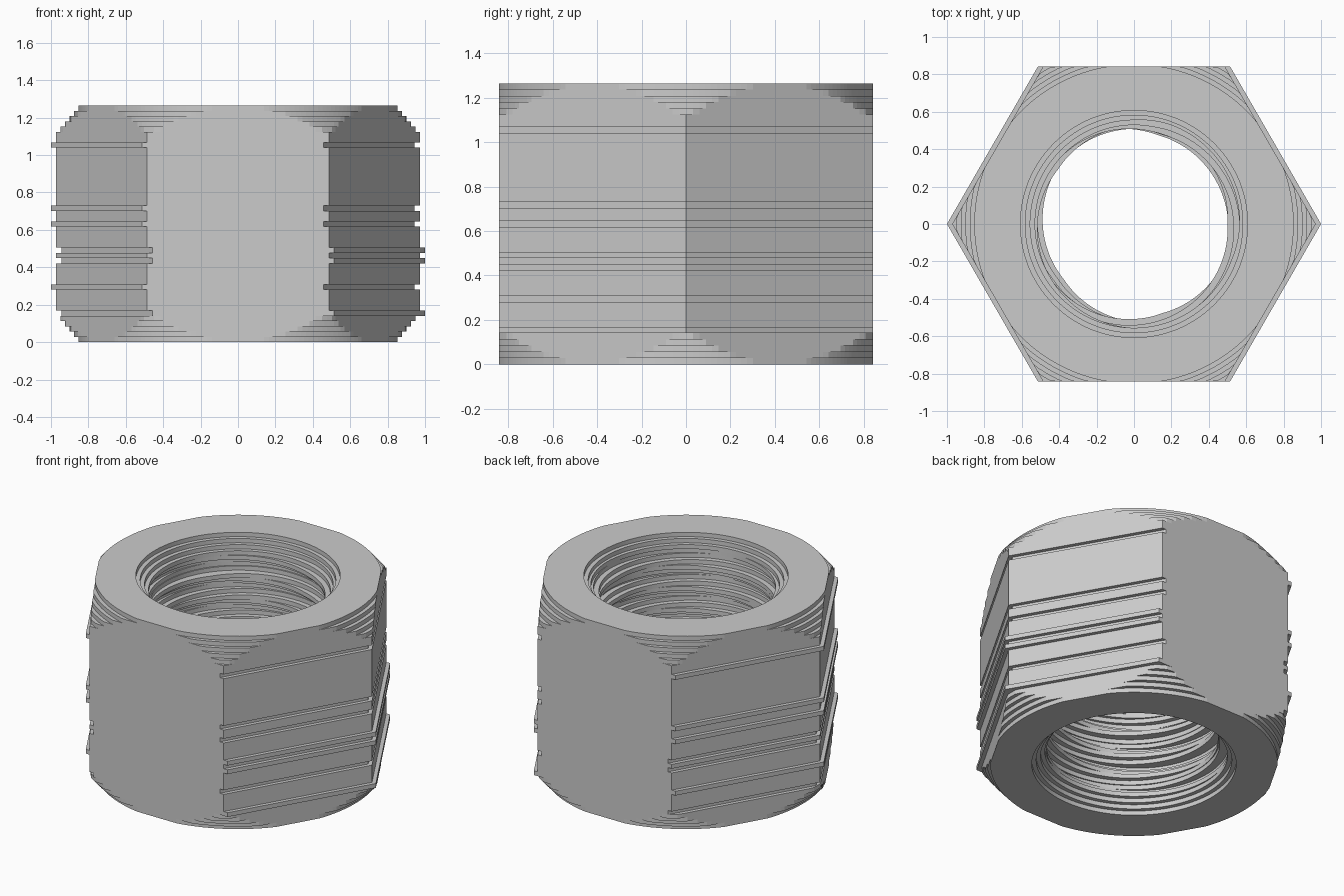
import bpy, bmesh
from math import cos, sin, pi, tau

cube = bpy.data.objects.get("Cube")
if cube:
    bpy.data.objects.remove(cube, do_unlink=True)

LAYERS = 45
THICK = 1.264 / LAYERS
SEG = 192
CORNER = 0.972          # hexagon corner radius
BORE = 0.5              # thread crest radius
SLIP = 0.028
# layers that slipped sideways: layer -> direction
SLIPPED = {5: 1, 15: 1, 17: 1, 10: -1, 22: -1, 25: -1, 37: -1}

steel = bpy.data.materials.new("steel grey")
steel.use_nodes = True
colour = (0.6, 0.6, 0.6, 1)
steel.diffuse_color = colour
steel.node_tree.nodes["Principled BSDF"].inputs["Base Color"].default_value = colour


def outer_radius(layer, angle):
    """Hexagon trimmed by the stepped conical chamfer at both ends."""
    step = min(layer, LAYERS - 1 - layer)
    local = angle % (pi / 3) - pi / 6
    hexagon = CORNER * cos(pi / 6) / cos(local)
    return min(hexagon, 0.854 + 0.024 * step)


def inner_radius(layer, angle):
    """Stepped helical thread with a countersink at both ends."""
    step = min(layer, LAYERS - 1 - layer)
    phase = (layer / 5 - angle / tau - 0.8) % 1
    thread = BORE + min(0.065, 0.16 * min(phase, 1 - phase))
    return max(thread, 0.607 - 0.026 * step)


bm = bmesh.new()


def ring(radius, layer, z):
    shift = SLIP * SLIPPED.get(layer, 0)
    points = []
    for i in range(SEG):
        a = tau * i / SEG
        r = radius(layer, a)
        points.append(bm.verts.new((r * cos(a) + shift, r * sin(a), z)))
    return points


def bridge(low, high):
    for i in range(SEG):
        j = (i + 1) % SEG
        bm.faces.new((low[i], low[j], high[j], high[i]))


# Stack of rings up the outside, then down the bore, closed into one skin
loops = []
for k in range(LAYERS):
    loops += [ring(outer_radius, k, k * THICK), ring(outer_radius, k, (k + 1) * THICK)]
for k in reversed(range(LAYERS)):
    loops += [ring(inner_radius, k, (k + 1) * THICK), ring(inner_radius, k, k * THICK)]
for low, high in zip(loops, loops[1:] + loops[:1]):
    bridge(low, high)

# Remove the empty slivers where neighbouring layers coincide
bmesh.ops.remove_doubles(bm, verts=bm.verts, dist=0.0001)

mesh = bpy.data.meshes.new("hex_nut")
bm.to_mesh(mesh)
bm.free()
mesh.materials.append(steel)
nut = bpy.data.objects.new("hex_nut", mesh)
bpy.context.collection.objects.link(nut)
